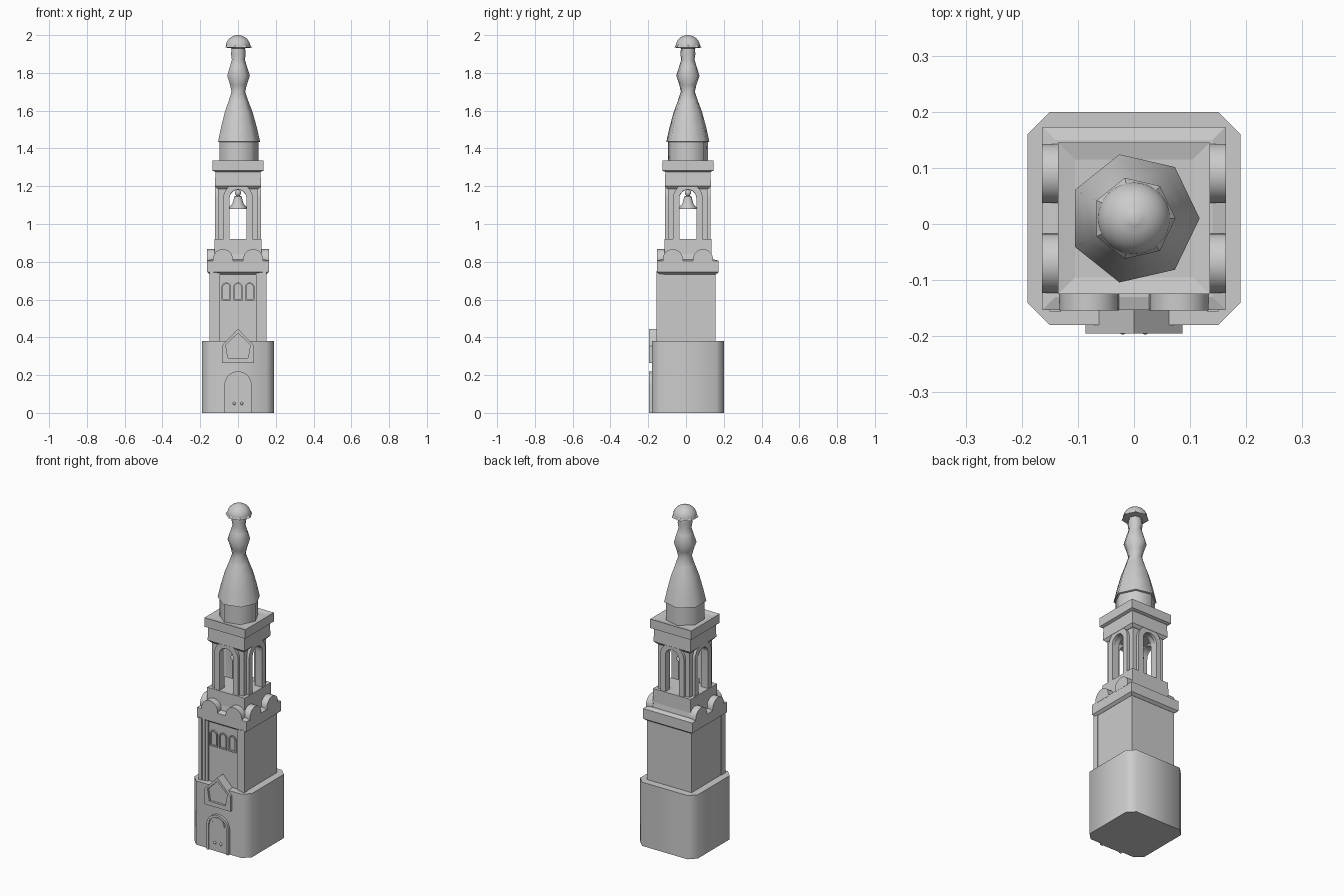
import bpy, bmesh, math
from mathutils import Matrix

if "Cube" in bpy.data.objects:
    bpy.data.objects.remove(bpy.data.objects["Cube"])

CY = 0.01  # tower axis sits slightly behind y = 0


def finish(name, bm, turn=0, smooth=None):
    bmesh.ops.recalc_face_normals(bm, faces=bm.faces)
    me = bpy.data.meshes.new(name)
    bm.transform(Matrix.Translation((0, CY, 0)) @ Matrix.Rotation(turn * math.pi / 2, 4, 'Z'))
    bm.to_mesh(me)
    bm.free()
    ob = bpy.data.objects.new(name, me)
    bpy.context.collection.objects.link(ob)
    if smooth:
        bpy.ops.object.select_all(action='DESELECT')
        ob.select_set(True)
        bpy.context.view_layer.objects.active = ob
        bpy.ops.object.shade_smooth_by_angle(angle=math.radians(smooth))
    return ob


def bridge(bm, a, b):
    n = len(a)
    for i in range(n):
        bm.faces.new((a[i], a[(i + 1) % n], b[(i + 1) % n], b[i]))


def lathe(name, sides, profile, smooth=None):
    """Stack of regular polygons; with 4 sides the radius is the half width."""
    bm = bmesh.new()
    k, a0 = (math.sqrt(2), math.pi / 4) if sides == 4 else (1, 0)
    rows = [[bm.verts.new((r * k * math.cos(a0 + i * math.tau / sides),
                           r * k * math.sin(a0 + i * math.tau / sides), z))
             for i in range(sides)] for r, z in profile]
    for a, b in zip(rows, rows[1:]):
        bridge(bm, a, b)
    bm.faces.new(rows[0])
    bm.faces.new(rows[-1])
    return finish(name, bm, smooth=smooth)


def prism(name, outline, y0, y1, turn=0, smooth=None):
    """Outline in the x-z plane pushed from y0 to y1, turned about the axis."""
    bm = bmesh.new()
    a, b = [[bm.verts.new((x, y, z)) for x, z in outline] for y in (y0, y1)]
    bridge(bm, a, b)
    bm.faces.new(a)
    bm.faces.new(b)
    return finish(name, bm, turn, smooth)


def arch(w, z0, spring, x=0, n=12):
    """Round-headed outline from left foot to right foot."""
    top = [(x - w * math.cos(math.pi * i / n), spring + w * math.sin(math.pi * i / n))
           for i in range(n + 1)]
    return [(x - w, z0)] + top + [(x + w, z0)]


def arch_band(wo, wi, z0, spring, x=0):
    return arch(wo, z0, spring, x) + arch(wi, z0, spring, x)[::-1]


def rect(x0, x1, z0, z1):
    return [(x0, z0), (x0, z1), (x1, z1), (x1, z0)]


# base with cut corners
c, h = 0.15, 0.19
bm = bmesh.new()
plan = [(c, -h), (h, -c), (h, c), (c, h), (-c, h), (-h, c), (-h, -c), (-c, -h)]
lo, hi = [[bm.verts.new((x, y, z)) for x, y in plan] for z in (0, 0.38)]
bridge(bm, lo, hi)
bm.faces.new(lo)
bm.faces.new(hi)
finish("base", bm, smooth=50)

# door with frame, inner arch and knobs
prism("door_panel", arch(0.06, 0, 0.15), -0.198, -0.18)
prism("door_frame", arch_band(0.072, 0.058, 0, 0.148), -0.205, -0.18, smooth=40)
prism("door_inner_arch", arch_band(0.042, 0.036, 0.155, 0.16), -0.201, -0.18, smooth=40)
for s in (-1, 1):
    bm = bmesh.new()
    bmesh.ops.create_uvsphere(bm, u_segments=12, v_segments=8, radius=0.008,
                              matrix=Matrix.Translation((s * 0.02, -0.199, 0.05)))
    finish("door_knob", bm, smooth=60)

# gabled window: bevelled frame around a sunken pane
outer = [(-0.086, 0.265), (-0.086, 0.355), (0, 0.445), (0.086, 0.355), (0.086, 0.265)]
inner = [(-0.053, 0.29), (-0.065, 0.36), (0, 0.422), (0.065, 0.36), (0.053, 0.29)]
bm = bmesh.new()
loops = [[bm.verts.new((x, y, z)) for x, z in pts]
         for pts, y in ((outer, -0.15), (outer, -0.205), (inner, -0.205), (inner, -0.15))]
for i in range(4):
    bridge(bm, loops[i], loops[(i + 1) % 4])
finish("window_frame", bm)
prism("window_pane", inner, -0.192, -0.15)

# shaft with stepped front pilasters and three small arched windows
lathe("shaft", 4, [(0.147, 0.36), (0.147, 0.75)])
for s in (-1, 1):
    for x0, x1, y in ((0.095, 0.112, -0.156), (0.112, 0.13, -0.161), (0.13, 0.151, -0.166)):
        prism("pilaster", rect(s * x0, s * x1, 0.37, 0.75), y, -0.13)
for x in (-0.062, 0, 0.062):
    prism("small_window_frame", arch_band(0.025, 0.018, 0.6, 0.665, x), -0.155, -0.14, smooth=40)
    prism("small_window_sill", rect(x - 0.025, x + 0.025, 0.594, 0.602), -0.155, -0.14)

# lower cornice and belfry plinth
lathe("lower_cornice", 4, [(0.148, 0.733), (0.163, 0.745), (0.163, 0.805), (0.14, 0.812)])
lathe("belfry_plinth", 4, [(0.132, 0.80), (0.125, 0.84), (0.124, 0.92)])

# half-round crests on the front and both sides
for turn in (0, 1, 3):
    for s in (-1, 1):
        prism("crest", arch(0.053, 0.8, 0.814, s * 0.08), -0.164, -0.12, turn, smooth=40)

# belfry: four pierced walls with raised arches
for turn in range(4):
    wall = rect(-0.105, 0.105, 0.915, 1.21) + arch(0.045, 0.915, 1.135)[::-1]
    prism("belfry_wall", wall, -0.105, -0.075, turn, smooth=40)
    prism("belfry_arch", arch_band(0.078, 0.045, 0.915, 1.137), -0.121, -0.075, turn, smooth=40)

# bell
lathe("bell", 24, [(0.046, 1.08), (0.045, 1.09), (0.03, 1.105), (0.023, 1.13), (0.02, 1.145),
                   (0.009, 1.15), (0.016, 1.16), (0.016, 1.17), (0.007, 1.18), (0.006, 1.22)], 50)

# entablature and upper cornice
lathe("entablature", 4, [(0.108, 1.185), (0.122, 1.2), (0.119, 1.29)])
lathe("upper_cornice", 4, [(0.118, 1.275), (0.135, 1.282), (0.135, 1.335), (0.105, 1.328)])

# seven-sided spire and rounded cap
lathe("spire_drum", 7, [(0.108, 1.32), (0.108, 1.445)], 60)
lathe("spire", 7, [(0.1, 1.43), (0.117, 1.436), (0.1, 1.51), (0.078, 1.59), (0.055, 1.65),
                   (0.038, 1.7), (0.046, 1.735), (0.063, 1.785), (0.047, 1.835), (0.036, 1.87),
                   (0.041, 1.9), (0.036, 1.94)], 60)
lathe("cap_rim", 7, [(0.036, 1.93), (0.074, 1.934), (0.064, 1.95)], 30)
dome = [(0.065 * math.cos(a), 1.938 + 0.062 * math.sin(a))
        for a in (math.pi / 2 * i / 8 for i in range(8))]
lathe("cap_dome", 32, dome + [(0.01, 2.0)], 60)
